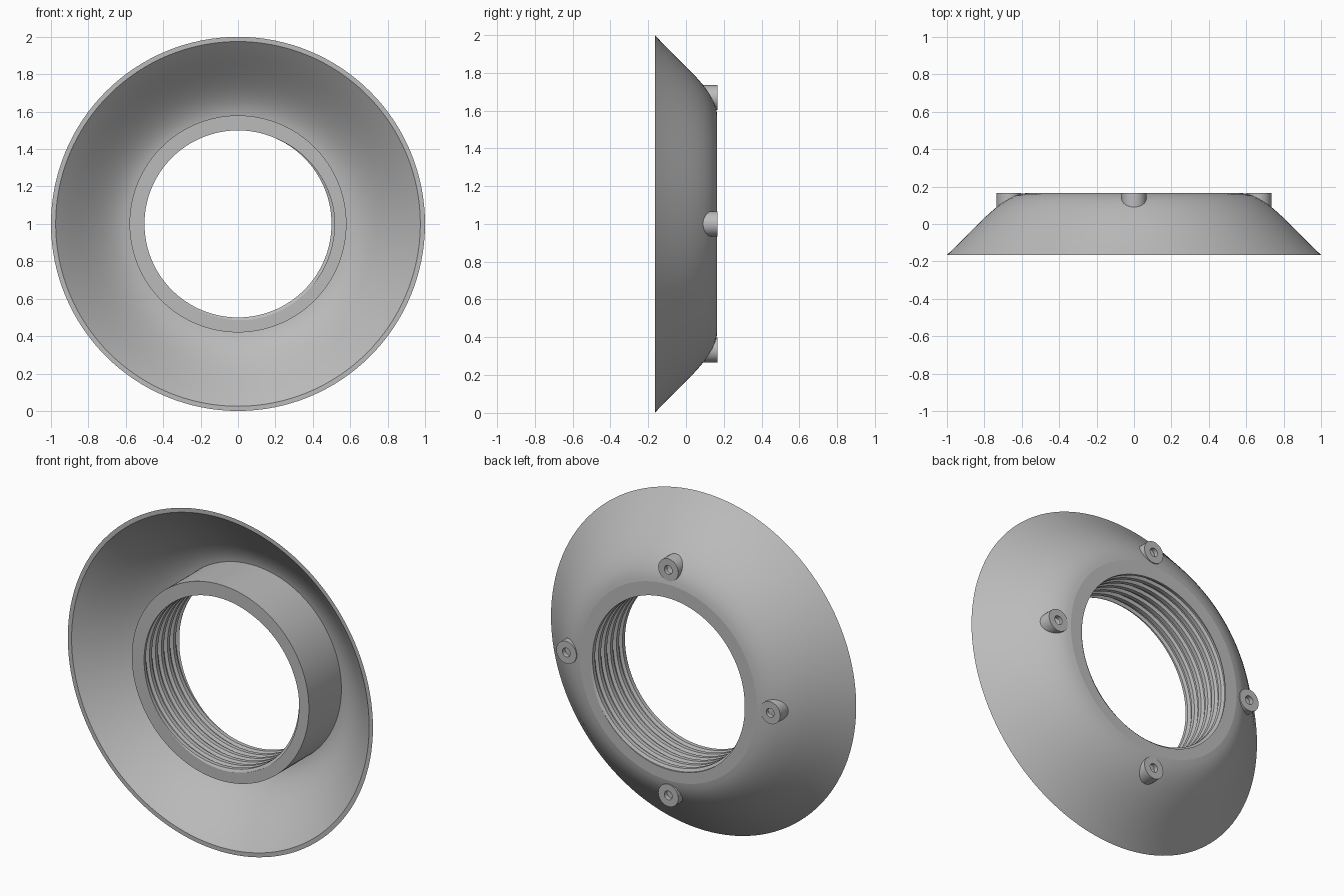
import bpy, bmesh, math
from mathutils.geometry import interpolate_bezier
from mathutils import Vector

if "Cube" in bpy.data.objects:
    bpy.data.objects.remove(bpy.data.objects["Cube"])

HALF = 0.165          # half depth along y
SEG = 128
TAU = 2 * math.pi

grey = bpy.data.materials.new("satin grey")
grey.use_nodes = True
grey.diffuse_color = (0.5, 0.5, 0.5, 1)
grey.node_tree.nodes["Principled BSDF"].inputs["Base Color"].default_value = grey.diffuse_color


def polar(r, a, y):
    return (r * math.cos(a), y, 1 + r * math.sin(a))


def finish(bm, name, angle=30):
    """Weld, orient and shade a mesh, then link it as an object."""
    bmesh.ops.remove_doubles(bm, verts=bm.verts, dist=1e-5)
    bmesh.ops.recalc_face_normals(bm, faces=bm.faces)
    mesh = bpy.data.meshes.new(name)
    bm.to_mesh(mesh)
    bm.free()
    mesh.materials.append(grey)
    obj = bpy.data.objects.new(name, mesh)
    bpy.context.collection.objects.link(obj)
    bpy.ops.object.select_all(action="DESELECT")
    bpy.context.view_layer.objects.active = obj
    obj.select_set(True)
    bpy.ops.object.shade_smooth_by_angle(angle=math.radians(angle))
    return obj


def skin(bm, columns):
    """Join neighbouring closed columns of points with quads."""
    cols = [[bm.verts.new(p) for p in c] for c in columns]
    for a, b in zip(cols, cols[1:]):
        for i in range(len(a)):
            j = (i + 1) % len(a)
            bm.faces.new((a[i], a[j], b[j], b[i]))


def bowed(*points):
    return [(p.x, p.y) for p in interpolate_bezier(*[Vector((r, y, 0)) for r, y in points], 16)]


# Flared shell: thin bowed skin from the rim to the hub
outer = bowed((1, -HALF), (0.84, -0.02), (0.72, 0.15), (0.58, HALF))
inner = bowed((0.565, 0.142), (0.70, 0.13), (0.82, -0.03), (0.975, -HALF))
bm = bmesh.new()
skin(bm, [[polar(r, TAU * s / SEG, y) for r, y in outer + inner] for s in range(SEG + 1)])
finish(bm, "flared_shell")

# Threaded hub: tube whose bore carries a helical groove
PITCH, DEPTH, BORE = 0.056, 0.016, 0.5
groove = [(0, 0), (0.42, 0), (0.58, 1), (0.84, 1), (1, 0)]   # phase, depth


def bore_radius(phase):
    for (p, d), (q, e) in zip(groove, groove[1:]):
        if phase <= q:
            return BORE + DEPTH * (d + (e - d) * (phase - p) / (q - p))
    return BORE


def hub_column(a):
    shift = a / TAU + 0.45
    column = [polar(0.58, a, -HALF)]
    for turn in range(-5, 6):
        for phase, _ in groove[:-1]:
            y = (turn + phase + shift - 1) * PITCH
            y = max(-HALF, min(HALF, y))
            column.append(polar(bore_radius((y / PITCH - shift) % 1), a, y))
    return column + [polar(0.58, a, HALF)]


bm = bmesh.new()
skin(bm, [hub_column(TAU * s / SEG) for s in range(SEG + 1)])
finish(bm, "threaded_hub", 25)


# Screw bosses: short cylinders with blind holes, feet trimmed to the shell
def shell_y(r):
    for (r0, y0), (r1, y1) in zip(outer, outer[1:]):
        if r0 >= r >= r1:
            return y0 + (y1 - y0) * (r0 - r) / (r0 - r1)
    return HALF


def boss(name, angle):
    cx, _, cz = polar(0.668, angle, 0)
    top = HALF + 0.001
    bm = bmesh.new()
    columns = []
    for s in range(33):
        a = TAU * s / 32
        column = []
        for r, y in ((0.066, None), (0.066, top), (0.026, top), (0.026, 0.14), (0.001, 0.14)):
            x, z = cx + r * math.cos(a), cz + r * math.sin(a)
            foot = shell_y(math.hypot(x, z - 1)) - 0.008
            column.append((x, foot if y is None else y, z))
        columns.append(column)
    skin(bm, columns)
    finish(bm, name)


for i, side in enumerate(("left", "top", "right", "bottom")):
    boss(side + "_boss", i * TAU / 4)
